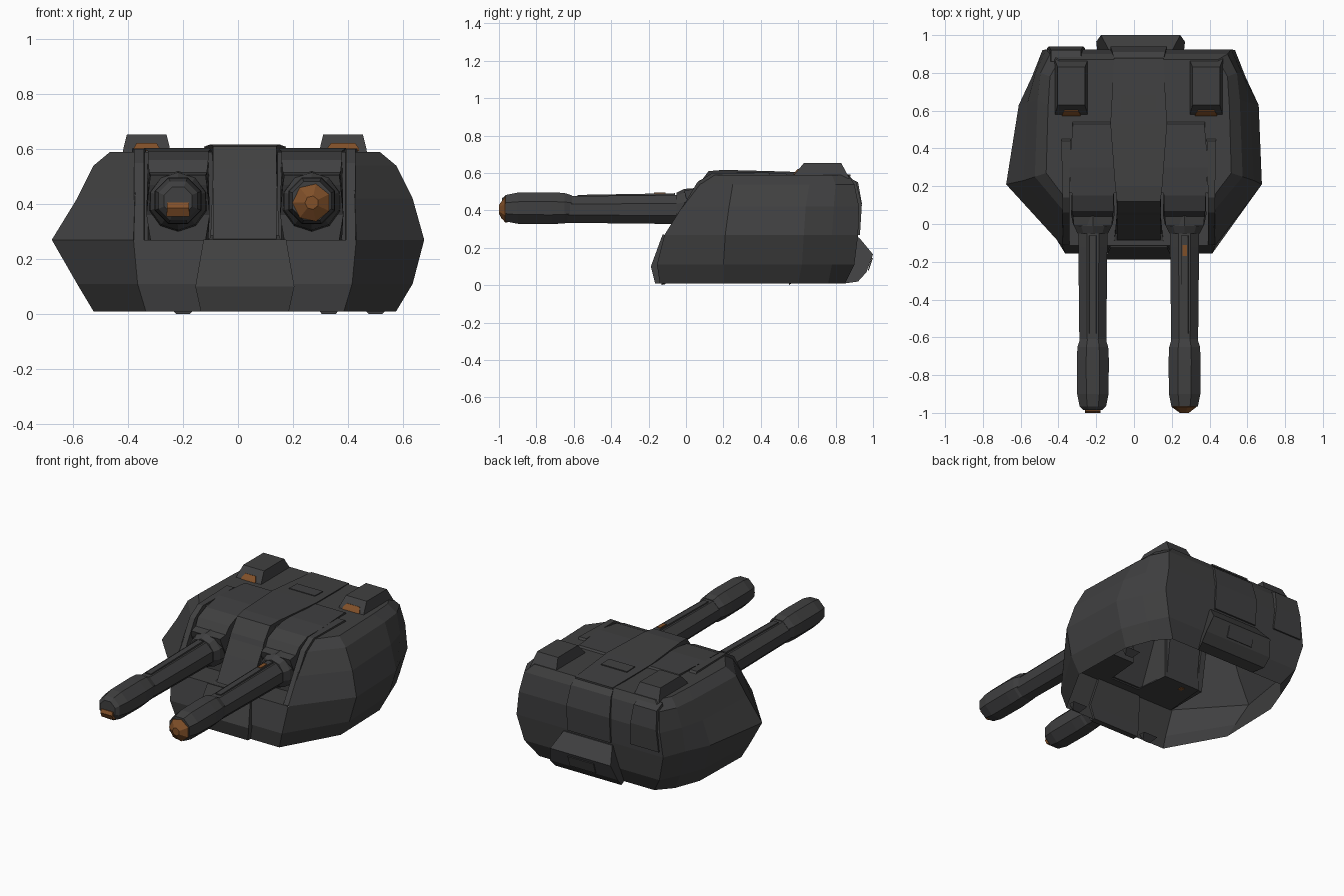
import bpy, bmesh, math


def material(name, rgb):
    m = bpy.data.materials.new(name)
    m.diffuse_color = (*rgb, 1)
    return m


GREY = material("dark grey armour", (0.051, 0.051, 0.052))
BROWN = material("burnt orange", (0.22, 0.08, 0.022))
CX = 0.025  # centre line of the guns; the hull leans slightly to this side


def finish(name, bm, mat, closed=True):
    bmesh.ops.remove_doubles(bm, verts=bm.verts, dist=0.0005)
    if closed:
        bmesh.ops.recalc_face_normals(bm, faces=bm.faces)
    me = bpy.data.meshes.new(name)
    bm.to_mesh(me)
    bm.free()
    me.materials.append(mat)
    ob = bpy.data.objects.new(name, me)
    bpy.context.collection.objects.link(ob)
    return ob


def loft(name, rings, mat=GREY, start=True, end=True):
    """Skin a list of closed rings of 3D points, with optional end caps."""
    bm = bmesh.new()
    vr = [[bm.verts.new(p) for p in r] for r in rings]
    n = len(vr[0])
    for a, b in zip(vr, vr[1:]):
        for i in range(n):
            j = (i + 1) % n
            bm.faces.new((a[i], a[j], b[j], b[i]))
    if start:
        bm.faces.new(vr[0][::-1])
    if end:
        bm.faces.new(vr[-1])
    return finish(name, bm, mat, closed=start and end)


def outline(z, half):
    """Full outline at height z from its right half; only the widest points stay centred."""
    def lean(x):
        return 0 if x > .67 else CX
    return ([(x + lean(x), y, z) for x, y in half] +
            [(-x + lean(x), y, z) for x, y in reversed(half)])


def prism(name, cx, pts, mat=GREY):
    """Side profile of (y, z, half width) points, stretched across x."""
    return loft(name, [[(cx - w, y, z) for y, z, w in pts],
                       [(cx + w, y, z) for y, z, w in pts]], mat)


def tube(name, cx, cz, prof, sides, mat=GREY):
    """Lathe along y from (y, radius) pairs."""
    rings = []
    for y, r in prof:
        rings.append([(cx + r * math.cos(2 * math.pi * (i + .5) / sides), y,
                       cz + r * math.sin(2 * math.pi * (i + .5) / sides))
                      for i in range(sides)])
    return loft(name, rings, mat)


WAIST = [(.405, -.115), (.677, .21), (.635, .63), (.565, .78), (.51, .92)]

# Lower hull: a shell, open underneath
loft("lower_hull", [
    outline(0.01, [(.36, -.14), (.55, .20), (.54, .60), (.48, .76), (.40, .85)]),
    outline(0.11, [(.39, -.155), (.61, .20), (.59, .62), (.53, .78), (.47, .90)]),
    outline(0.27, WAIST),
], start=False, end=False)

# Upper hull with two gun bays notched into its front, closed by the roof
upper = [
    (0.27, -.085, WAIST),
    (0.42, 0, [(.40, -.02), (.61, .23), (.59, .64), (.55, .79), (.49, .925)]),
    (0.54, .07, [(.39, .06), (.55, .25), (.535, .66), (.52, .80), (.47, .90)]),
    (0.59, .12, [(.38, .125), (.49, .27), (.48, .62), (.47, .78), (.42, .87)]),
]
loft("upper_hull", [outline(z, [(.115, y), (.118, .165), (.365, .165)] + h)
                    for z, y, h in upper], start=False)

# Centre wedge skin between the guns, running back over the roof
prism("centre_wedge", CX, [(-.09, .27, .13), (-.05, .285, .125), (.06, .53, .115),
                           (.12, .61, .115), (.2, .617, .125), (.53, .608, .15),
                           (.88, .592, .13), (.88, .582, .13), (.2, .582, .125),
                           (.13, .58, .115), (.07, .53, .115), (-.04, .27, .125)])
prism("front_ledge", CX, [(-.112, .262, .13), (-.115, .27, .13),
                          (-.05, .27, .13), (-.05, .262, .13)])

# Roof hatch and rear centre panel
prism("roof_hatch", CX, [(.60, .60, .09), (.60, .609, .09),
                         (.68, .607, .09), (.68, .59, .09)])
prism("rear_panel", CX, [(.865, .59, .13), (.91, .55, .14), (.94, .43, .15),
                         (.93, .27, .15), (.91, .27, .15), (.91, .43, .15),
                         (.85, .58, .13)])

# Parts repeated on both sides
for side, label in ((-1, "left"), (1, "right")):
    gx = CX + side * 0.243
    # Floor of the gun bay
    prism(label + "_bay_floor", gx, [(-.112, .262, .15), (-.115, .27, .15),
                                     (.165, .27, .125), (.165, .262, .125)])
    # Sloped mantlet filling the bay behind the barrel
    prism(label + "_mantlet", gx, [(.05, .268, .10), (.05, .36, .115), (.0, .47, .105),
                                   (-.01, .505, .10), (.04, .515, .105), (.07, .56, .11),
                                   (.15, .592, .11), (.30, .604, .125), (.53, .60, .105),
                                   (.55, .58, .11), (.2, .58, .11), (.163, .268, .11)])
    # Cheek rail beside the bay
    prism(label + "_bay_rail", side * .385 + CX,
          [(-.11, .27, .018), (-.03, .40, .018), (.06, .55, .018), (.14, .60, .018),
           (.44, .602, .025), (.46, .58, .025), (.2, .58, .018), (.15, .27, .018)])
    # Barrel with collar and swollen muzzle
    tube(label + "_collar", gx, .41, [(.08, .112), (-.01, .105), (-.05, .085)], 10)
    tube(label + "_barrel", gx, .405, [(.1, .085), (-.12, .083), (-.64, .077)], 8)
    muzzle = [(-.61, .074), (-.65, .088), (-.72, .092), (-.90, .09), (-.965, .076)]
    if side < 0:
        muzzle.append((-.985, .055))
    tube(label + "_muzzle", gx, .412, muzzle, 8)
    prism(label + "_barrel_strip", gx, [(-.58, .465, .022), (-.58, .483, .018),
                                        (-.06, .492, .018), (-.06, .465, .022)])
    # Roof lamp housing with its coloured lens
    lx = CX + side * .357
    prism(label + "_lamp_box", lx, [(.575, .582, .088), (.585, .60, .085), (.63, .653, .072),
                                    (.83, .653, .072), (.875, .57, .09)])
    lens = .058 if side > 0 else .048
    prism(label + "_lamp_lens", lx, [(.572, .592, lens), (.58, .602, lens),
                                     (.598, .622, lens * .75), (.604, .62, lens * .75),
                                     (.586, .592, lens)], BROWN)

# Coloured bores: a full faceted tip on the right, a small insert on the left
tube("right_bore", CX + .243, .405, [(-.955, .07), (-.968, .07), (-1.0, .025)], 7, BROWN)
prism("left_bore", CX - .243, [(-.96, .355, .042), (-.985, .355, .042),
                               (-1.0, .385, .04), (-.99, .405, .04), (-.96, .405, .04)],
      BROWN)

# Rear corner pod on the left only
prism("left_rear_pod", -.36, [(.87, .30, .10), (.93, .30, .10), (.94, .44, .09),
                              (.92, .55, .08), (.86, .58, .08)])

# Small painted marks on the right barrel and under the left mantlet
prism("barrel_mark", CX + .243, [(-.17, .488, .012), (-.17, .495, .012),
                                 (-.11, .496, .012), (-.11, .488, .012)], BROWN)
prism("mantlet_mark", CX - .28, [(.10, .258, .012), (.10, .263, .012),
                                 (.13, .263, .012), (.13, .258, .012)], BROWN)

# Lower front plate step
prism("front_plate", CX, [(-.165, .01, .16), (-.188, .10, .18),
                          (-.125, .272, .15), (-.10, .265, .15), (-.14, .10, .18),
                          (-.13, .01, .16)])

# Rear equipment box with a raised vent plate
prism("rear_box", CX + .01, [(.85, .01, .20), (.92, .02, .23), (.965, .07, .235),
                             (1.0, .165, .21), (.925, .255, .17), (.905, .255, .17),
                             (.88, .10, .2)])
prism("rear_vent", CX + .01, [(.972, .08, .09), (.977, .078, .09),
                              (.999, .145, .09), (.993, .146, .09)])

# Short feet under the rim that set the hull on the ground
for x, y in ((.33, -.12), (-.2, -.13), (.5, .55)):
    prism("rim_foot", x, [(y, .0, .025), (y, .03, .05), (y + .04, .03, .05)])
